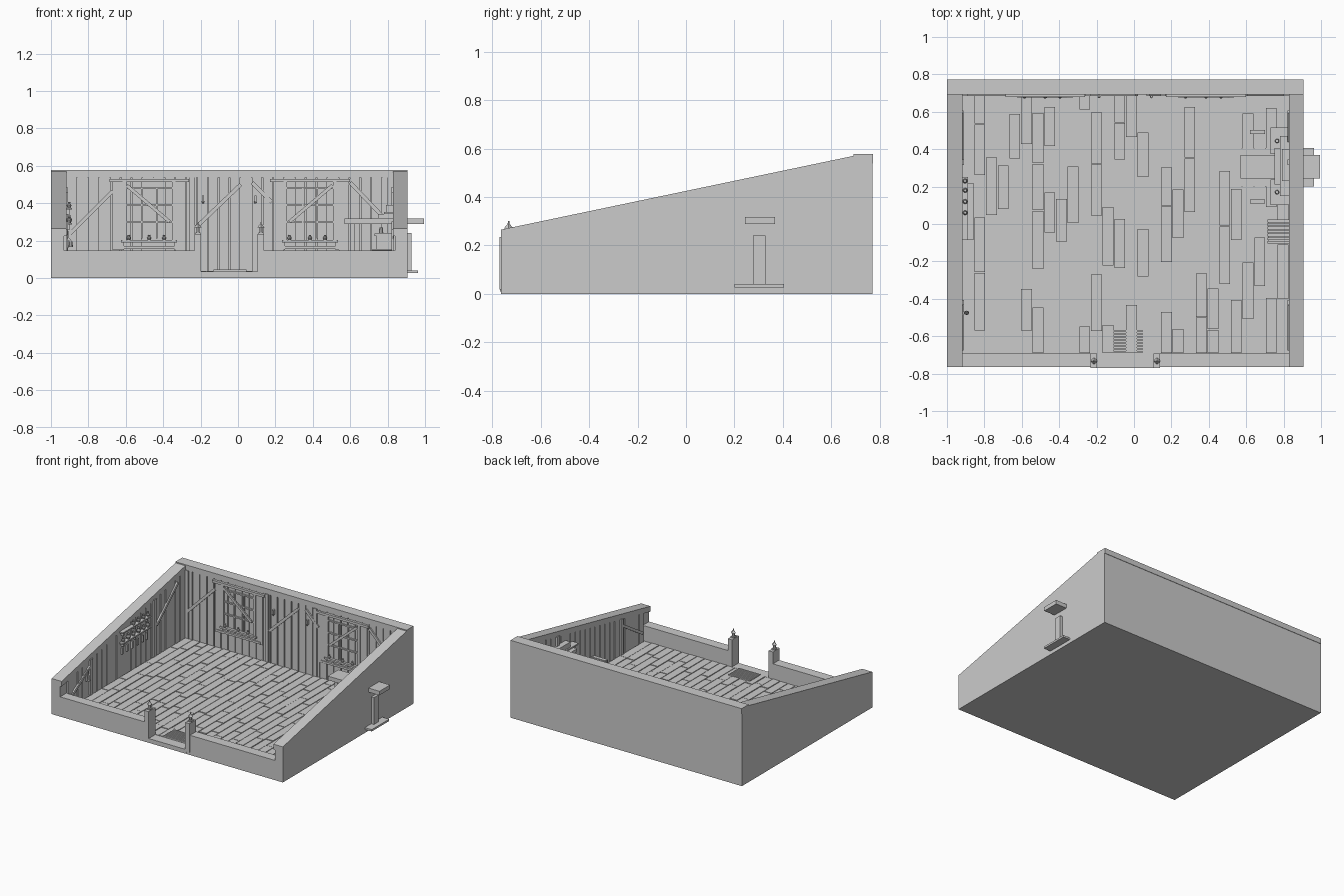
import bpy, bmesh, random
from mathutils import Vector, Matrix

if "Cube" in bpy.data.objects:
    bpy.data.objects.remove(bpy.data.objects["Cube"])

random.seed(4)
X0, X1, XI0, XI1 = -1.0, 0.905, -0.918, 0.828      # outer / inner wall faces
Y0, Y1, YI0, YI1 = -0.765, 0.77, -0.692, 0.692
FLOOR, TOP = 0.036, 0.578


def slope(y):
    return min(0.265 + (y - Y0) * (0.57 - 0.265) / (YI1 - Y0), 0.57)


class Part:
    """Collects simple solids into one named object."""
    def __init__(self, name):
        self.name, self.bm = name, bmesh.new()

    def box(self, x0, x1, y0, y1, z0, z1):
        m = Matrix.Translation(((x0 + x1) / 2, (y0 + y1) / 2, (z0 + z1) / 2)) @ \
            Matrix.Diagonal((x1 - x0, y1 - y0, z1 - z0, 1))
        bmesh.ops.create_cube(self.bm, size=1, matrix=m)

    def beam(self, a, b, w, d, normal):
        a, b = Vector(a), Vector(b)
        u, n = (b - a).normalized(), Vector(normal)
        v = n.cross(u)
        r = Matrix((u, v, n)).transposed().to_4x4()
        m = Matrix.Translation((a + b) / 2) @ r @ Matrix.Diagonal(((b - a).length, w, d, 1))
        bmesh.ops.create_cube(self.bm, size=1, matrix=m)

    def cone(self, x, y, z, h, r0, r1, n=8):
        bmesh.ops.create_cone(self.bm, cap_ends=True, segments=n, radius1=r0, radius2=r1,
                              depth=h, matrix=Matrix.Translation((x, y, z + h / 2)))

    def prism_x(self, profile, x0, x1):
        a = [self.bm.verts.new((x0, y, z)) for y, z in profile]
        f = self.bm.faces.new(a)
        g = bmesh.ops.extrude_face_region(self.bm, geom=[f])
        vs = [v for v in g["geom"] if isinstance(v, bmesh.types.BMVert)]
        bmesh.ops.translate(self.bm, verts=vs, vec=(x1 - x0, 0, 0))

    def pot(self, x, y, z, s=1.0):
        self.cone(x, y, z, 0.014 * s, 0.008 * s, 0.013 * s)
        self.cone(x, y, z + 0.014 * s, 0.010 * s, 0.013 * s, 0.006 * s)
        self.cone(x, y, z + 0.024 * s, 0.008 * s, 0.006 * s, 0.008 * s)

    def done(self):
        bmesh.ops.recalc_face_normals(self.bm, faces=self.bm.faces)
        me = bpy.data.meshes.new(self.name)
        self.bm.to_mesh(me)
        self.bm.free()
        ob = bpy.data.objects.new(self.name, me)
        bpy.context.collection.objects.link(ob)


# base slab and staggered floor planks running front to back
p = Part("base")
p.box(X0, X1, Y0, Y1, 0, 0.028)
p.done()
p = Part("floor_planks")
n, g = 28, 0.0025
w = (XI1 - XI0) / n
for i in range(n):
    y = YI0
    step = random.uniform(0.1, 0.3)
    while y < YI1 - 0.01:
        e = y + step
        if e > YI1 - 0.06:
            e = YI1
        p.box(XI0 + i * w + g, XI0 + (i + 1) * w - g, y + g, e - g, 0.02,
              FLOOR + random.uniform(-0.002, 0.001))
        y, step = e, random.uniform(0.2, 0.32)
p.done()

# sloping side walls with a cap along the top
wall_profile = [(Y0, 0.0), (Y1, 0.0), (Y1, 0.57), (YI1, 0.57), (Y0, 0.265)]
cap_profile = [(Y0, 0.225), (Y0, 0.265), (YI1, 0.57), (YI1, 0.53)]
for name, a, b, c in (("left", X0, XI0 - 0.012, XI0), ("right", X1, XI1 + 0.012, XI1)):
    p = Part(name + "_wall")
    p.prism_x(wall_profile, min(a, b), max(a, b))
    p.done()
    p = Part(name + "_wall_cap")
    p.prism_x(cap_profile, min(a, c), max(a, c))
    p.done()

# back wall and its top beam
p = Part("back_wall")
p.box(X0, X1, YI1 + 0.012, Y1, 0, 0.56)
p.done()
p = Part("back_top_beam")
p.box(X0, X1, YI1, Y1 + 0.003, 0.538, TOP)
p.done()

# vertical wall boards
p = Part("back_boards")
n = 30
w = (XI1 - XI0) / n
for i in range(n):
    p.box(XI0 + i * w + 0.003, XI0 + (i + 1) * w - 0.003,
          YI1 + random.uniform(0, 0.005), YI1 + 0.02, FLOOR - 0.01, 0.545)
p.done()
for name, x, s in (("left_boards", XI0, -1), ("right_boards", XI1, 1)):
    p = Part(name)
    n = 24
    w = (YI1 - YI0) / n
    for i in range(n):
        y = YI0 + i * w
        a, b = sorted((x + s * random.uniform(0, 0.005), x + s * 0.02))
        p.box(a, b, y + 0.003, y + w - 0.003, FLOOR - 0.01, slope(y) - 0.03)
    p.done()

# low front wall with doorway, threshold and slatted mat
p = Part("front_wall")
for a, b in ((X0, -0.228), (0.14, X1)):
    p.box(a, b, Y0, YI0, 0, 0.147)
p.box(-0.2, 0.11, Y0 - 0.004, YI0, 0.01, 0.034)
p.done()
p = Part("doormat_slats")
for i in range(8):
    p.box(-0.13, 0.045, -0.69 + i * 0.016, -0.679 + i * 0.016, 0.034, 0.044)
p.done()

# gate posts with lanterns
for name, x in (("left", -0.2145), ("right", 0.1225)):
    p = Part(name + "_gate_post")
    p.box(x - 0.0175, x + 0.0175, Y0 - 0.006, YI0, 0.018, 0.235)
    p.done()
    p = Part(name + "_lantern")
    y = -0.733
    p.box(x - 0.014, x + 0.014, y - 0.014, y + 0.014, 0.235, 0.243)
    p.cone(x, y, 0.243, 0.027, 0.009, 0.011, 6)
    p.cone(x, y, 0.270, 0.018, 0.020, 0.005, 4)
    p.cone(x, y, 0.288, 0.012, 0.004, 0.003, 6)
    p.done()

# timber framing: uprights, bottom rail and diagonal braces
p = Part("timber_frame")
for x in (XI0 + 0.014, -0.245, 0.155, XI1 - 0.014):
    p.box(x - 0.014, x + 0.014, YI1 - 0.007, YI1 + 0.01, FLOOR, 0.54)
for a, b in (((-0.9, 0.235), (-0.67, 0.465)), ((-0.225, 0.27), (0.015, 0.5)),
             ((0.075, 0.51), (0.18, 0.405)), ((0.6, 0.51), (0.82, 0.28))):
    p.beam((a[0], YI1 - 0.002, a[1]), (b[0], YI1 - 0.002, b[1]), 0.02, 0.012, (0, 1, 0))
for x in (XI0, XI1):
    for y in (-0.42, 0.33):
        p.box(x - 0.008, x + 0.008, y - 0.014, y + 0.014, FLOOR, slope(y) - 0.035)
    p.beam((x, 0.35, 0.26), (x, 0.6, 0.48), 0.02, 0.014, (1, 0, 0))
    p.beam((x, -0.67, 0.10), (x, -0.43, 0.25), 0.02, 0.014, (1, 0, 0))
p.done()

# two shuttered windows with sills and little pots
for name, c, s in (("left", -0.475, 1), ("right", 0.385, -1)):
    p = Part(name + "_window")
    yf, yb = YI1 - 0.011, YI1 + 0.006
    p.box(c - 0.213, c + 0.213, yf - 0.003, yb, 0.512, 0.53)
    for k in (-1, 1):
        p.box(c + k * 0.165 - 0.03, c + k * 0.165 + 0.03, yf + 0.006, yb, 0.15, 0.512)
        p.box(c + k * 0.132 - 0.01, c + k * 0.132 + 0.01, yf, yb, 0.19, 0.512)
        p.box(c + k * 0.04 - 0.004, c + k * 0.04 + 0.004, yf + 0.005, yb, 0.21, 0.48)
    for z in (0.3, 0.39, 0.48):
        p.box(c - 0.13, c + 0.13, yf + 0.004, yb, z - 0.005, z + 0.005)
    p.box(c - 0.18, c + 0.18, yf, yb, 0.155, 0.17)
    p.box(c - 0.15, c + 0.15, yf - 0.005, yb, 0.19, 0.203)
    p.beam((c - s * 0.12, yf, 0.495), (c + s * 0.11, yf, 0.3), 0.018, 0.01, (0, 1, 0))
    for dx in (-0.11, 0.0, 0.08):
        p.pot(c + dx, yf, 0.203, 0.85)
    p.done()

# wall hooks on the back wall
p = Part("wall_hooks")
for x in (-0.187, 0.093):
    p.box(x - 0.006, x + 0.006, 0.676, YI1 + 0.004, 0.405, 0.44)
    p.cone(x, 0.68, 0.398, 0.012, 0.004, 0.008)
p.done()

# shelves with pots and hanging tools on the left wall
p = Part("left_shelves")
for z in (0.285, 0.365):
    p.box(XI0, XI0 + 0.03, -0.085, 0.25, z, z + 0.01)
    for y in (-0.06, 0.08, 0.22):
        p.box(XI0, XI0 + 0.02, y - 0.005, y + 0.005, z - 0.025, z)
p.done()
p = Part("shelf_pots")
for i, y in enumerate((-0.06, 0.0, 0.06, 0.12, 0.18, 0.23)):
    p.pot(XI0 + 0.015, y, 0.295, 1.0 + 0.25 * (i % 2))
    if slope(y) > 0.43:
        p.pot(XI0 + 0.015, y, 0.375)
    p.box(XI0, XI0 + 0.012, y - 0.006, y + 0.006, 0.2, 0.25)
p.done()
p = Part("left_wall_hook")
p.box(XI0, XI0 + 0.012, -0.485, -0.465, 0.16, 0.23)
p.beam((XI0 + 0.005, -0.475, 0.22), (XI0 + 0.028, -0.475, 0.19), 0.01, 0.01, (0, 1, 0))
p.cone(XI0 + 0.024, -0.475, 0.165, 0.03, 0.012, 0.008)
p.done()

# long table on pedestals that runs through the right wall
p = Part("table_top")
p.box(0.57, 0.995, 0.243, 0.368, 0.288, 0.318)
p.done()
p = Part("table_base")
p.box(0.53, 0.962, 0.2, 0.405, 0.026, 0.04)
for a, b, z in ((0.6, 0.625, 0.288), (0.80, 0.927, 0.24)):
    p.box(a, b, 0.276, 0.328, 0.03, z)
p.done()
p = Part("side_supports")
for y in (0.12, 0.492):
    p.box(0.62, 0.70, y - 0.011, y + 0.011, FLOOR - 0.005, 0.06)
p.done()

# stepped cabinet against the right wall
p = Part("wall_cabinet")
for y0, y1 in ((0.105, 0.235), (0.376, 0.512)):
    p.box(0.74, XI1 + 0.01, y0, y1, FLOOR, 0.24)
    p.box(0.73, XI1 + 0.01, y0 - 0.003, y1 + 0.003, 0.225, 0.237)
    p.cone(0.765, (y0 + y1) / 2, 0.24, 0.03, 0.012, 0.009)
p.box(0.75, XI1 + 0.01, 0.21, 0.405, 0.318, 0.342)
p.box(0.78, XI1 + 0.01, 0.15, 0.47, 0.342, 0.352)
p.box(0.79, XI1 + 0.01, 0.23, 0.4, 0.352, 0.39)
p.done()

# slatted crate beside the cabinet
p = Part("slatted_crate")
for i in range(7):
    y = -0.105 + i * 0.019
    p.box(0.715, XI1, y, y + 0.015, FLOOR, 0.15 + 0.004 * (i % 2))
p.box(0.72, XI1, -0.1, 0.02, FLOOR, 0.14)
p.done()
